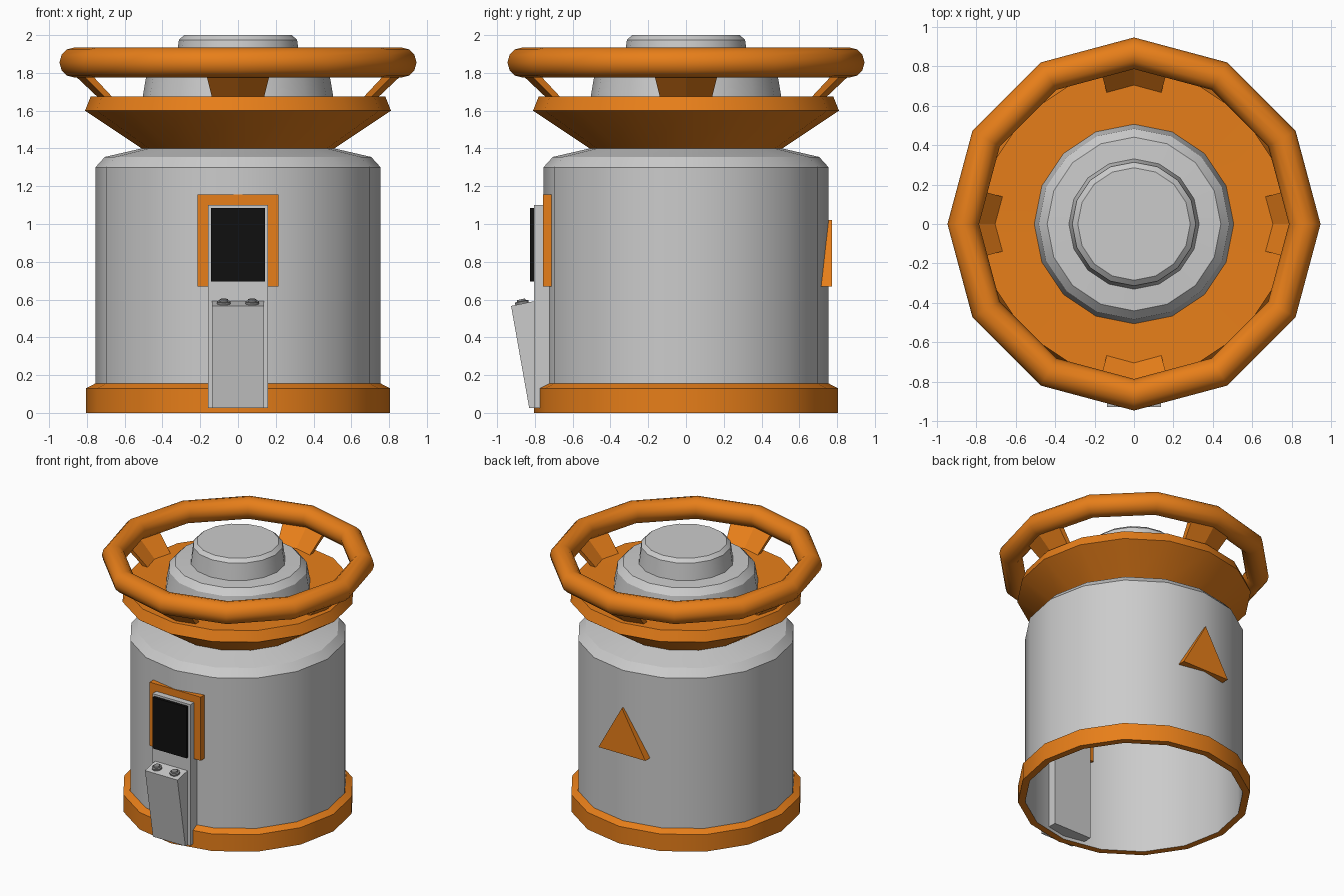
import bpy, bmesh
from math import pi, sin, cos, tan, radians
from mathutils import Matrix, Vector

if "Cube" in bpy.data.objects:
    bpy.data.objects.remove(bpy.data.objects["Cube"])


def material(name, rgb):
    m = bpy.data.materials.new(name)
    m.diffuse_color = (*rgb, 1)
    m.use_nodes = True
    m.node_tree.nodes["Principled BSDF"].inputs["Base Color"].default_value = m.diffuse_color
    return m


ORANGE = material("orange_paint", (0.8, 0.21, 0.01))
BLACK = material("black_glass", (0.005, 0.005, 0.005))
DARK = material("dark_grey", (0.25, 0.25, 0.25))


def finish(name, bm, mat=None, smooth=None, closed=True):
    if closed:
        bmesh.ops.recalc_face_normals(bm, faces=bm.faces[:])
    me = bpy.data.meshes.new(name)
    bm.to_mesh(me)
    bm.free()
    ob = bpy.data.objects.new(name, me)
    bpy.context.collection.objects.link(ob)
    if mat:
        me.materials.append(mat)
    if smooth:
        bpy.ops.object.select_all(action='DESELECT')
        ob.select_set(True)
        bpy.context.view_layer.objects.active = ob
        bpy.ops.object.shade_smooth_by_angle(angle=radians(smooth))
    return ob


def lathe(name, profile, mat=None, sides=16, smooth=31, loop=False, cap=False, xf=None):
    """Revolve (radius, z) points, listed bottom to top, about z."""
    bm = bmesh.new()
    rings = [[bm.verts.new((r * cos(2 * pi * i / sides), r * sin(2 * pi * i / sides), z))
              for i in range(sides)] for r, z in profile]
    pairs = list(zip(rings, rings[1:])) + ([(rings[-1], rings[0])] if loop else [])
    for a, b in pairs:
        for i in range(sides):
            j = (i + 1) % sides
            bm.faces.new((a[i], a[j], b[j], b[i]))
    if cap:
        bm.faces.new(rings[-1])
    if xf:
        bm.transform(xf)
    return finish(name, bm, mat, smooth, closed=False)


def box(name, x, y, z, mat=None):
    """Box of half width x, with y and z given as (low, high)."""
    return prism(name, [(y[0], z[0]), (y[1], z[0]), (y[1], z[1]), (y[0], z[1])], x, mat)


def prism(name, outline, x, mat=None):
    """Extrude a (y, z) outline across x."""
    bm = bmesh.new()
    a, b = [[bm.verts.new((s * x, y, z)) for y, z in outline] for s in (-1, 1)]
    bm.faces.new(a)
    bm.faces.new(b)
    for i in range(len(a)):
        j = (i + 1) % len(a)
        bm.faces.new((a[i], a[j], b[j], b[i]))
    return finish(name, bm, mat)


# Hollow drum, foot ring, flared dish and stepped cap
lathe("drum", [(0.755, 0), (0.755, 1.30), (0.705, 1.355), (0.51, 1.40)])
lathe("foot_ring", [(0.755, 0), (0.805, 0), (0.805, 0.13), (0.757, 0.155)], ORANGE)
lathe("flared_dish", [(0.51, 1.40), (0.81, 1.60), (0.78, 1.675), (0.49, 1.67)], ORANGE)
lathe("stepped_cap", [(0.507, 1.66), (0.483, 1.80), (0.44, 1.845), (0.33, 1.85),
                      (0.313, 1.975), (0.285, 2.0)], cap=True)

# Twelve-sided hand rail
lathe("hand_rail", [(0.865 + 0.08 * cos(2 * pi * k / 12), 1.855 + 0.08 * sin(2 * pi * k / 12))
                    for k in range(12)], ORANGE, sides=12, smooth=40, loop=True)

# Four bent struts that follow the rail corners: (radius, half width, z)
strut = [(0.69, 0.135, 1.66), (0.73, 0.135, 1.66), (0.90, 0.175, 1.82), (0.85, 0.175, 1.82)]
for n in range(4):
    bm = bmesh.new()
    cols = [[bm.verts.new((s * w, -r + w * abs(s) * tan(radians(15)), z)) for r, w, z in strut]
            for s in (-1, 0, 1)]
    for a, b in zip(cols, cols[1:]):
        for i in range(4):
            j = (i + 1) % 4
            bm.faces.new((a[i], a[j], b[j], b[i]))
    bm.faces.new(cols[0])
    bm.faces.new(cols[2])
    bm.transform(Matrix.Rotation(n * pi / 2, 4, 'Z'))
    finish(f"rail_strut_{n + 1}", bm, ORANGE)

# Front control column with backing plate, screen and sloped console
box("panel_backing", 0.215, (-0.758, -0.69), (0.67, 1.155), ORANGE)
box("panel_column", 0.16, (-0.804, -0.66), (0.025, 1.10))
box("screen", 0.142, (-0.826, -0.80), (0.695, 1.085), BLACK)
prism("console", [(-0.80, 0.025), (-0.83, 0.025), (-0.926, 0.566), (-0.80, 0.592)], 0.137)

# Two knobs standing on the sloped console top
tilt = Vector((0, -0.026, 0.126)).to_track_quat('Z', 'Y').to_matrix().to_4x4()
for side, x in (("left", -0.075), ("right", 0.075)):
    lathe(f"knob_{side}", [(0.036, -0.005), (0.036, 0.012), (0.024, 0.014), (0.021, 0.024)],
          DARK, sides=12, cap=True, xf=Matrix.Translation((x, -0.868, 0.578)) @ tilt)

# Triangular warning plate on the back
bm = bmesh.new()
tri = [(-0.198, 0.67), (0.198, 0.67), (0, 1.02)]
back, front = [[bm.verts.new((x, y, z)) for x, z in tri] for y in (0.70, 0.773)]
bm.faces.new(back)
bm.faces.new(front)
for i in range(3):
    j = (i + 1) % 3
    bm.faces.new((back[i], back[j], front[j], front[i]))
finish("warning_triangle", bm, ORANGE)
